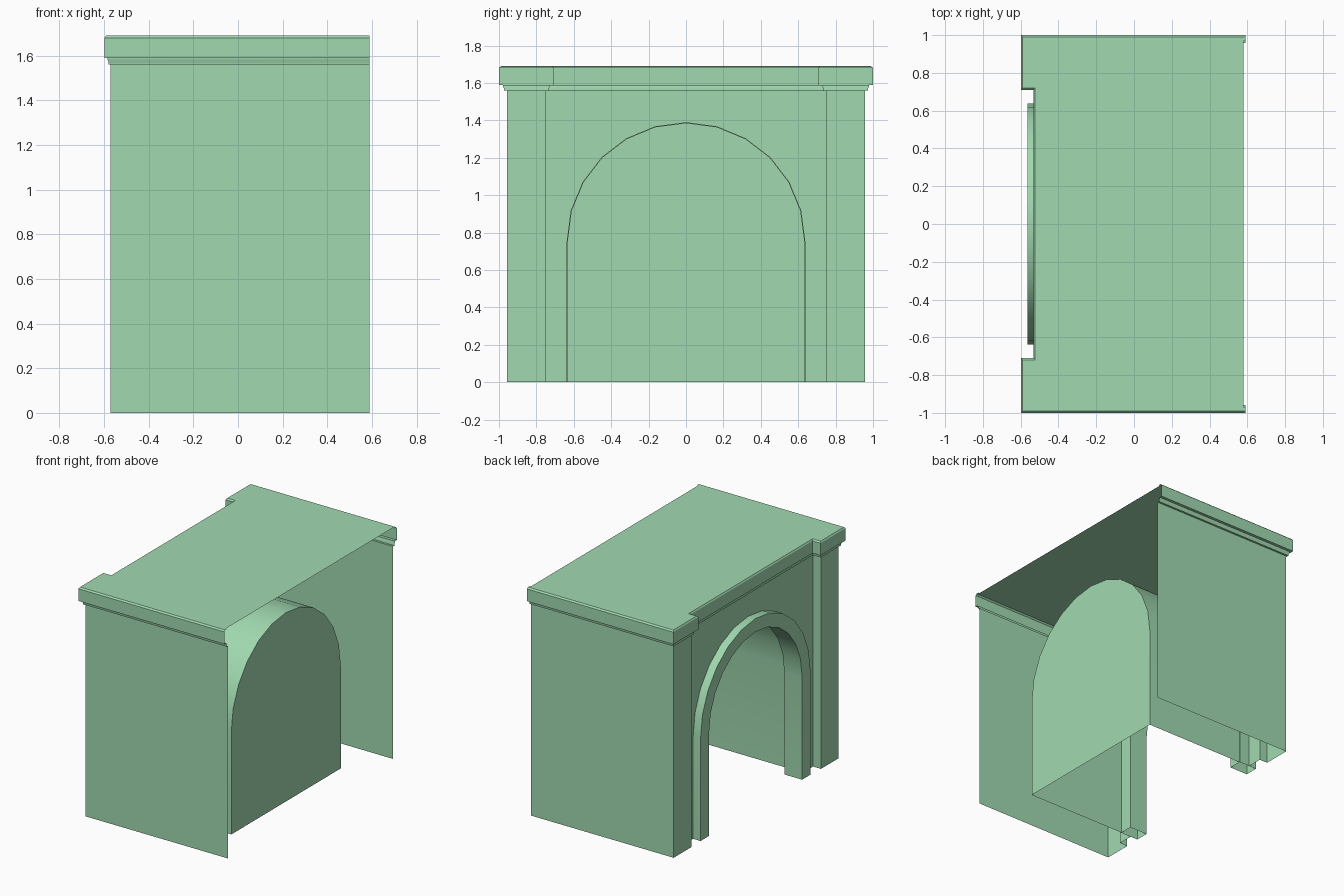
import bpy, bmesh, math

if "Cube" in bpy.data.objects:
    bpy.data.objects.remove(bpy.data.objects["Cube"])

green = bpy.data.materials.new("pale_green")
green.diffuse_color = (0.355, 0.694, 0.434, 1)
green.use_nodes = True
green.node_tree.nodes["Principled BSDF"].inputs["Base Color"].default_value = green.diffuse_color


def finish(bm, name):
    bmesh.ops.remove_doubles(bm, verts=bm.verts, dist=0.0005)
    mesh = bpy.data.meshes.new(name)
    bm.to_mesh(mesh)
    bm.free()
    obj = bpy.data.objects.new(name, mesh)
    bpy.context.collection.objects.link(obj)
    mesh.materials.append(green)
    bpy.ops.object.select_all(action='DESELECT')
    obj.select_set(True)
    bpy.context.view_layer.objects.active = obj
    bpy.ops.object.shade_smooth_by_angle(angle=math.radians(30))
    return obj


def face(bm, pts):
    return bm.faces.new([bm.verts.new(p) for p in pts])


def strip(bm, a, b, skip=()):
    """Quads between two equally long rows of points."""
    for i in range(len(a) - 1):
        if i not in skip:
            face(bm, (a[i], a[i + 1], b[i + 1], b[i]))


def arch(r, x, spring=0.752, n=12):
    """Arch outline with straight legs, running from -y to +y."""
    pts = [(x, -r, 0)]
    for i in range(n + 1):
        t = math.pi * (1 - i / n)
        pts.append((x, r * math.cos(t), spring + r * math.sin(t)))
    return pts + [(x, r, 0)]


# Plan of the walls: x, y and outward overhang direction; second half mirrored
half = [(0.59, -0.957, 0, -1), (-0.57, -0.957, -1, -1),
        (-0.57, -0.752, -1, 1), (-0.505, -0.752, -1, 1)]
plan = half + [(x, -y, dx, -dy) for x, y, dx, dy in reversed(half)]


def ring(f, z):
    return [(x + dx * f * 0.027, y + dy * f * 0.043, z) for x, y, dx, dy in plan]


WALL_TOP = 1.56
R_OUT, R_TUNNEL, R_IN = 0.638, 0.635, 0.54
X_WALL, X_TRIM, X_BACK, X_CAP = -0.505, -0.565, -0.42, 0.39

# Side walls, pilasters and recessed front wall with the arched hole
bm = bmesh.new()
strip(bm, ring(0, WALL_TOP), ring(0, 0), skip=(3,))
face(bm, [(X_WALL, -0.752, 0), (X_WALL, -0.752, WALL_TOP),
          (X_WALL, 0.752, WALL_TOP), (X_WALL, 0.752, 0)] + arch(R_OUT, X_WALL)[::-1])
finish(bm, "walls")

# Stepped cornice following the plan, closed by the flat roof
profile = [(0, 1.56), (0.35, 1.56), (0.35, 1.57), (0.5, 1.582), (0.5, 1.59),
           (1, 1.59), (1, 1.68), (0.75, 1.69)]
bm = bmesh.new()
for lo, hi in zip(profile, profile[1:]):
    strip(bm, ring(*hi), ring(*lo))
roof = ring(*profile[-1]) + [(0.59, 0.97, 1.69), (0.58, 0.97, 1.69),
                             (0.58, -0.97, 1.69), (0.59, -0.97, 1.69)]
face(bm, roof[::-1])
finish(bm, "cornice_and_roof")

# Raised arch surround
bm = bmesh.new()
strip(bm, arch(R_OUT, X_BACK), arch(R_OUT, X_TRIM))
strip(bm, arch(R_OUT, X_TRIM), arch(R_IN, X_TRIM))
strip(bm, arch(R_IN, X_TRIM), arch(R_IN, X_BACK))
strip(bm, arch(R_IN, X_BACK), arch(R_OUT, X_BACK))
finish(bm, "arch_surround")

# Vaulted tunnel with closed end
bm = bmesh.new()
strip(bm, arch(R_TUNNEL, X_BACK), arch(R_TUNNEL, X_CAP))
face(bm, arch(R_TUNNEL, X_CAP))
finish(bm, "tunnel")
